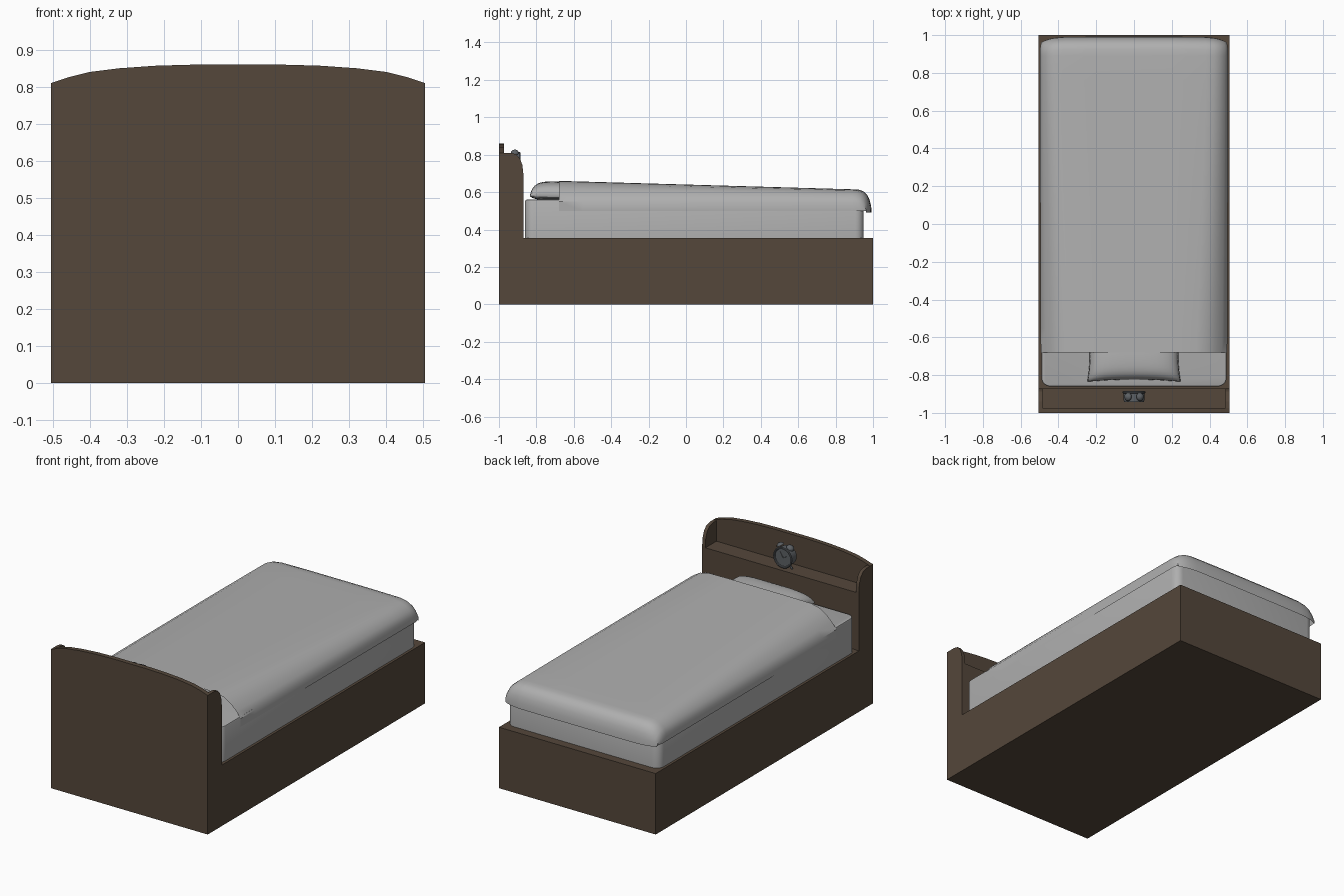
import bpy, bmesh, math
from mathutils import Vector, Matrix

if "Cube" in bpy.data.objects:
    bpy.data.objects.remove(bpy.data.objects["Cube"])


def material(name, color):
    m = bpy.data.materials.new(name)
    m.diffuse_color = (*color, 1)
    m.use_nodes = True
    m.node_tree.nodes["Principled BSDF"].inputs["Base Color"].default_value = m.diffuse_color
    return m


WOOD = material("dark_wood", (0.089, 0.063, 0.043))
METAL = material("dark_metal", (0.11, 0.12, 0.13))
CLOTH = material("grey_cloth", (0.43, 0.43, 0.43))


def finish(name, bm, mat=None, smooth=False):
    bmesh.ops.recalc_face_normals(bm, faces=bm.faces)
    me = bpy.data.meshes.new(name)
    bm.to_mesh(me)
    bm.free()
    ob = bpy.data.objects.new(name, me)
    bpy.context.collection.objects.link(ob)
    if mat:
        me.materials.append(mat)
    if smooth:
        bpy.ops.object.select_all(action='DESELECT')
        ob.select_set(True)
        bpy.context.view_layer.objects.active = ob
        bpy.ops.object.shade_smooth_by_angle(angle=math.radians(40))
    return ob


def new_box(lo, hi):
    bm = bmesh.new()
    bmesh.ops.create_cube(bm, size=1)
    lo, hi = Vector(lo), Vector(hi)
    for v in bm.verts:
        v.co = Vector((lo[i] + (v.co[i] + 0.5) * (hi[i] - lo[i]) for i in range(3)))
    return bm


def prism(name, points, offset, mat):
    bm = bmesh.new()
    face = bm.faces.new([bm.verts.new(p) for p in points])
    ext = bmesh.ops.extrude_face_region(bm, geom=[face], use_keep_orig=True)
    verts = [g for g in ext["geom"] if isinstance(g, bmesh.types.BMVert)]
    bmesh.ops.translate(bm, verts=verts, vec=offset)
    return finish(name, bm, mat)


# Bed base
finish("bed_base", new_box((-0.505, -1, 0), (0.505, 1, 0.355)), WOOD)

# Headboard: arched back panel, shelf block and two rounded cheeks
arch = [(0.505, 0.81), (0.46, 0.825), (0.40, 0.84), (0.32, 0.85), (0.22, 0.857), (0.11, 0.86)]
outline = [(0.505, 0.355)] + arch + [(-x, z) for x, z in reversed(arch)] + [(-0.505, 0.355)]
prism("headboard_panel", [(x, -1, z) for x, z in outline], (0, 0.027, 0), WOOD)
finish("headboard_shelf", new_box((-0.485, -0.975, 0.355), (0.485, -0.872, 0.69)), WOOD)
cheek = [(-0.98, 0.355), (-0.87, 0.355), (-0.87, 0.70), (-0.875, 0.745), (-0.888, 0.78),
         (-0.91, 0.803), (-0.94, 0.81), (-0.98, 0.81)]
for side, x in (("left", -0.505), ("right", 0.485)):
    prism("headboard_cheek_" + side, [(x, y, z) for y, z in cheek], (0.02, 0, 0), WOOD)

# Mattress with rounded vertical corners
bm = new_box((-0.49, -0.86, 0.355), (0.49, 0.95, 0.56))
upright = [e for e in bm.edges if abs(e.verts[0].co.z - e.verts[1].co.z) > 0.1]
bmesh.ops.bevel(bm, geom=upright, offset=0.045, segments=5, profile=0.5, affect='EDGES')
rim = [e for e in bm.edges if all(v.co.z > 0.55 for v in e.verts)]
bmesh.ops.bevel(bm, geom=rim, offset=0.008, segments=2, profile=0.5, affect='EDGES')
finish("mattress", bm, CLOTH, True)

# Pillow with pinched corners, half tucked under the blanket
bm = bmesh.new()
N = 18
for sign in (1, -1):
    rows = []
    for i in range(N + 1):
        v = math.sin((i / N - 0.5) * math.pi)
        row = []
        for j in range(N + 1):
            u = math.sin((j / N - 0.5) * math.pi)
            h = max(0, (1 - u ** 4) * (1 - v ** 4)) ** 0.38
            row.append(bm.verts.new((0.247 * u * (1 - 0.05 * (1 - v * v)),
                                     -0.69 + 0.145 * v * (1 - 0.08 * (1 - u * u)),
                                     0.58 + h * (0.077 if sign > 0 else -0.022))))
        rows.append(row)
    for a, b in zip(rows, rows[1:]):
        for j in range(N):
            bm.faces.new((a[j], a[j + 1], b[j + 1], b[j]))
bmesh.ops.remove_doubles(bm, verts=bm.verts, dist=1e-5)
for v in bm.verts:  # slope with the blanket where it is covered
    if v.co.y > -0.70 and v.co.z > 0.58:
        v.co.z -= 0.06 * min(0.12, v.co.y + 0.70)
finish("pillow", bm, CLOTH, True)

# Blanket: lofted half-sections, mirrored, folding down over the foot end
HEM = 0.50
head = [(0, 0.66), (0.18, 0.66), (0.33, 0.658), (0.385, 0.645), (0.43, 0.618),
        (0.465, 0.585), (0.4935, 0.55), (0.4915, HEM)]
foot = [(0, 0.615), (0.20, 0.615), (0.38, 0.614), (0.425, 0.609), (0.455, 0.597),
        (0.482, 0.575), (0.498, 0.545), (0.497, HEM)]
# rows: y, remaining height fraction, width scale
stations = [(-0.68 + 1.57 * i / 12, 1, 1) for i in range(13)]
stations += [(0.925, 0.98, 1), (0.95, 0.90, 1), (0.97, 0.73, 0.995),
             (0.982, 0.5, 0.99), (0.99, 0.22, 0.985), (0.992, -0.07, 0.98)]
bm = bmesh.new()
rows = []
for y, s, w in stations:
    t = min(1, (y + 0.68) / 1.57)
    k = 1 - (1 - t) ** 1.4
    half = []
    for (xa, za), (xb, zb) in zip(head, foot):
        x, z = xa + (xb - xa) * k, za + (zb - za) * t
        z = HEM + (z - HEM) * s if s > 0 else HEM + 0.115 * s
        pull = 0.03 * (x / 0.5) ** 10 if y > 0.9 else 0
        half.append((x * w, y - pull, z))
    pts = [(-x, yy, z) for x, yy, z in reversed(half[1:])] + half
    rows.append([bm.verts.new(p) for p in pts])
for a, b in zip(rows, rows[1:]):
    for j in range(len(a) - 1):
        bm.faces.new((a[j], a[j + 1], b[j + 1], b[j]))
blanket = finish("blanket", bm, CLOTH, True)
if blanket.data.polygons[7].normal.z < 0:
    blanket.data.flip_normals()


# Alarm clock on the shelf
def rod(name, a, b, r1, r2, seg=24):
    a, b = Vector(a), Vector(b)
    d = b - a
    m = Matrix.Translation((a + b) / 2) @ d.to_track_quat('Z', 'Y').to_matrix().to_4x4()
    bm = bmesh.new()
    bmesh.ops.create_cone(bm, cap_ends=True, segments=seg, radius1=r1, radius2=r2,
                          depth=d.length, matrix=m)
    return finish(name, bm, METAL, True)


CZ = 0.755
rod("clock_body", (0, -0.942, CZ), (0, -0.893, CZ), 0.054, 0.056, 32)
bpy.ops.mesh.primitive_torus_add(major_radius=0.055, minor_radius=0.006, major_segments=32,
                                 minor_segments=8, location=(0, -0.891, CZ),
                                 rotation=(math.pi / 2, 0, 0))
bpy.context.object.name = "clock_rim"
bpy.context.object.data.materials.append(METAL)
bpy.ops.object.shade_smooth_by_angle()
for name, ang in (("minute_hand", 0.5), ("hour_hand", -1.1)):
    length = 0.036 if name == "minute_hand" else 0.025
    rod("clock_" + name, (0, -0.891, CZ),
        (length * math.sin(ang), -0.891, CZ + length * math.cos(ang)), 0.002, 0.001, 6)
for s, side in ((-1, "left"), (1, "right")):
    d = Vector((s * 0.5, 0, 0.866))
    c = Vector((0, -0.915, CZ))
    rod("clock_bell_stem_" + side, c + d * 0.05, c + d * 0.07, 0.004, 0.004, 10)
    rod("clock_bell_" + side, c + d * 0.063, c + d * 0.072, 0.022, 0.018, 20)
    rod("clock_bell_top_" + side, c + d * 0.072, c + d * 0.08, 0.018, 0.007, 20)
    rod("clock_foot_" + side, c + Vector((s * 0.028, 0, -0.042)),
        c + Vector((s * 0.045, 0, -0.065)), 0.007, 0.004, 10)
